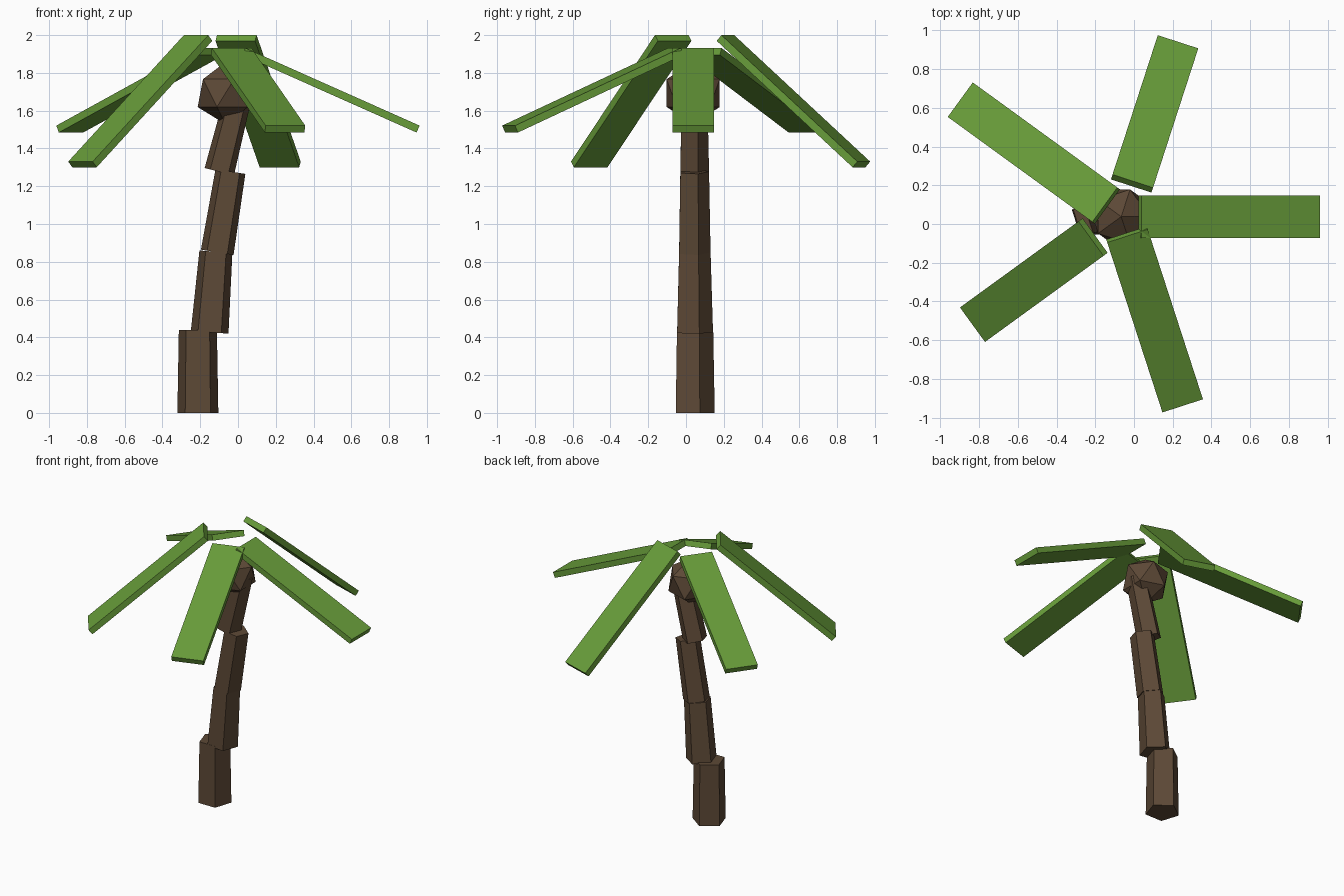
import bpy
from math import radians, cos, sin
from mathutils import Vector

cube = bpy.data.objects.get("Cube")
if cube:
    bpy.data.objects.remove(cube, do_unlink=True)


def make_material(name, rgb):
    mat = bpy.data.materials.new(name)
    mat.use_nodes = True
    color = (*rgb, 1.0)
    mat.diffuse_color = color
    bsdf = next(n for n in mat.node_tree.nodes if n.type == 'BSDF_PRINCIPLED')
    bsdf.inputs["Base Color"].default_value = color
    bsdf.inputs["Roughness"].default_value = 0.9
    return mat


bark = make_material("bark brown", (0.109, 0.066, 0.037))
leaf_green = make_material("leaf green", (0.138, 0.335, 0.042))


def finish(name, mat):
    obj = bpy.context.object
    obj.name = obj.data.name = name
    obj.data.materials.append(mat)
    return obj


CROWN = Vector((-0.066, 0.038, 1.693))


def trunk_segment(name, start, end, r_bottom, r_top):
    """Tapered five-sided log between two (x, z) points."""
    a = Vector((start[0], CROWN.y, start[1]))
    b = Vector((end[0], CROWN.y, end[1]))
    axis = b - a
    lean = Vector((0, 0, 1)).angle(axis)
    bpy.ops.mesh.primitive_cone_add(
        vertices=5, radius1=r_bottom, radius2=r_top, depth=axis.length,
        location=(a + b) / 2, rotation=(0, lean, 0))
    finish(name, bark)


# Trunk: stacked logs leaning further with height
trunk_segment("trunk_base", (-0.2125, 0), (-0.2125, 0.44), 0.114, 0.106)
trunk_segment("trunk_lower", (-0.15, 0.427), (-0.117, 0.853), 0.105, 0.092)
trunk_segment("trunk_middle", (-0.11, 0.85), (-0.04, 1.278), 0.092, 0.084)
trunk_segment("trunk_upper", (-0.099, 1.277), (0.005, 1.69), 0.084, 0.075)

# Faceted crown at the top of the trunk
bpy.ops.mesh.primitive_ico_sphere_add(subdivisions=1, radius=0.165, location=CROWN)
finish("crown", bark)


def leaf(name, azimuth, droop, height):
    """Plank-shaped leaf radiating from the crown and drooping outward."""
    turn = radians(azimuth)
    reach = 0.558
    bpy.ops.mesh.primitive_cube_add(
        size=1,
        location=(CROWN.x + reach * cos(turn), CROWN.y + reach * sin(turn), height),
        rotation=(0, radians(droop), turn))
    obj = finish(name, leaf_green)
    obj.scale = (1.01, 0.22, 0.04)


# Five leaves: three shallow, two steep
for i, steep in enumerate((False, True, False, True, False)):
    droop, height = (41.5, 1.65) if steep else (24, 1.708)
    leaf(f"leaf_{i + 1}", 72 * i, droop, height)
